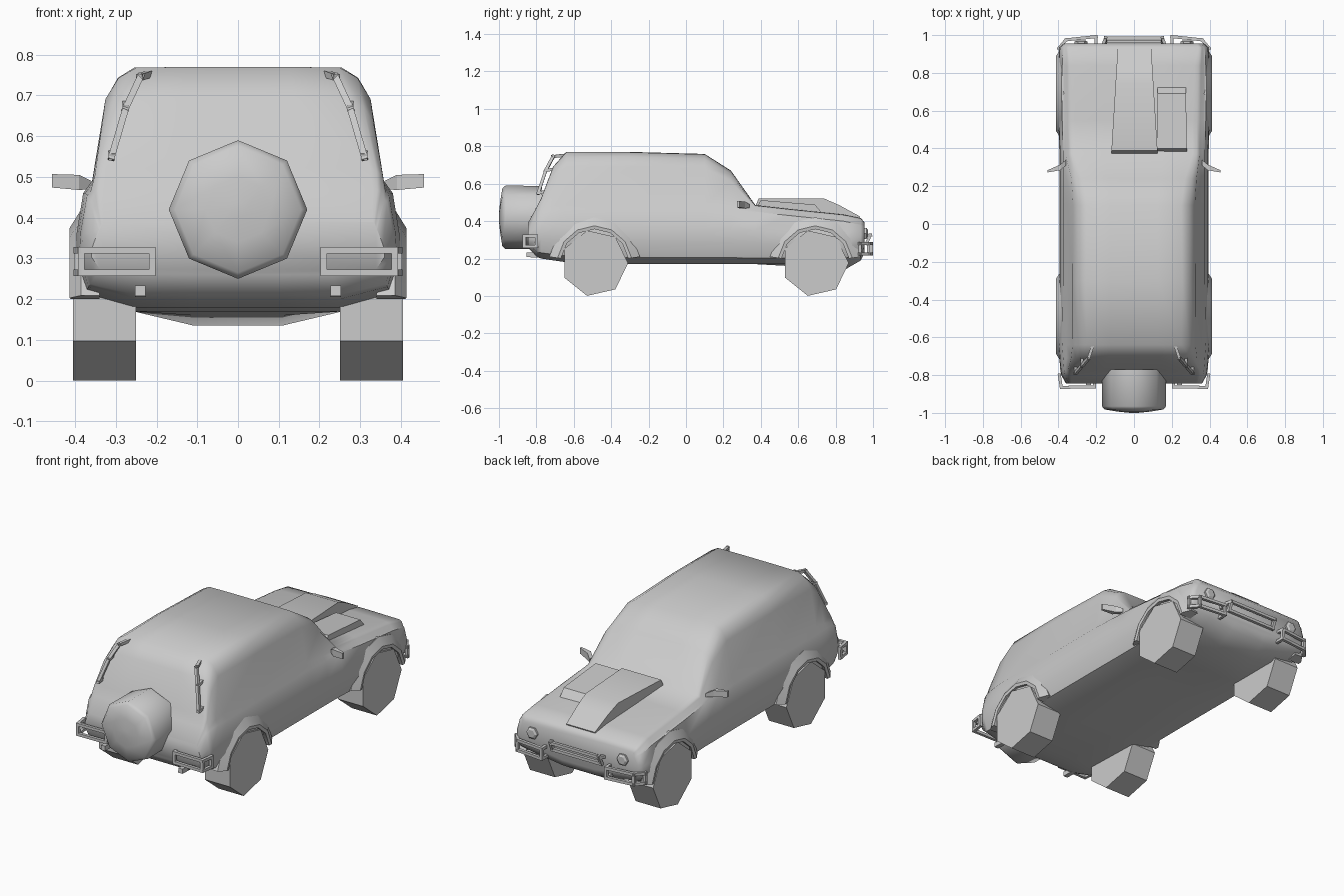
import bpy, bmesh
from math import sin, cos, pi, radians
from mathutils import Vector

cube = bpy.data.objects.get("Cube")
if cube:
    bpy.data.objects.remove(cube)

grey = bpy.data.materials.new("plain grey")
grey.use_nodes = True
grey.diffuse_color = (0.6, 0.6, 0.6, 1)
grey.node_tree.nodes["Principled BSDF"].inputs["Base Color"].default_value = (0.6, 0.6, 0.6, 1)


def finish(name, bm, smooth=0, mirror=False):
    bmesh.ops.remove_doubles(bm, verts=bm.verts, dist=0.0005)
    bmesh.ops.recalc_face_normals(bm, faces=bm.faces)
    mesh = bpy.data.meshes.new(name)
    bm.to_mesh(mesh)
    bm.free()
    obj = bpy.data.objects.new(name, mesh)
    bpy.context.collection.objects.link(obj)
    mesh.materials.append(grey)
    if mirror:
        obj.modifiers.new("Mirror", "MIRROR").use_mirror_merge = False
    if smooth:
        bpy.ops.object.select_all(action="DESELECT")
        obj.select_set(True)
        bpy.context.view_layer.objects.active = obj
        bpy.ops.object.shade_smooth_by_angle(angle=radians(smooth))
    return obj


def add_loft(bm, rings):
    """Bridge rings of equal length and cap both ends."""
    rows = [[bm.verts.new(p) for p in ring] for ring in rings]
    n = len(rows[0])
    for a, b in zip(rows, rows[1:]):
        for i in range(n):
            j = (i + 1) % n
            bm.faces.new((a[i], a[j], b[j], b[i]))
    bm.faces.new(rows[0])
    bm.faces.new(rows[-1])


def loft(name, rings, **kw):
    bm = bmesh.new()
    add_loft(bm, rings)
    return finish(name, bm, **kw)


def bars(name, paths, r, **kw):
    """Thin square bars along each path."""
    bm = bmesh.new()
    for path in paths:
        for p, q in zip(path, path[1:]):
            p, q = Vector(p), Vector(q)
            d = (q - p).normalized()
            side = d.cross(Vector((0, 0, 1)) if abs(d.z) < 0.8 else Vector((0, 1, 0))).normalized()
            up = side.cross(d)
            offs = [side * r + up * r, up * r - side * r, -side * r - up * r, side * r - up * r]
            add_loft(bm, [[p - d * r + o for o in offs], [q + d * r + o for o in offs]])
    return finish(name, bm, **kw)


# Body shell: y, half width, floor, keel drop, belt height, top height, top half width
stations = [
    (-0.845, 0.36, 0.26, 0, 0.37, 0.39, 0.33),
    (-0.80, 0.385, 0.21, 0, 0.44, 0.47, 0.33),
    (-0.775, 0.39, 0.20, 0, 0.455, 0.52, 0.325),
    (-0.71, 0.395, 0.19, 0, 0.46, 0.69, 0.275),
    (-0.64, 0.40, 0.18, 0, 0.46, 0.768, 0.25),
    (-0.30, 0.395, 0.17, 0, 0.46, 0.768, 0.255),
    (0.10, 0.395, 0.17, 0, 0.46, 0.757, 0.25),
    (0.24, 0.395, 0.17, 0, 0.455, 0.668, 0.27),
    (0.37, 0.395, 0.17, 0, 0.45, 0.485, 0.31),
    (0.55, 0.40, 0.17, 0.01, 0.43, 0.465, 0.31),
    (0.84, 0.40, 0.17, 0.035, 0.40, 0.435, 0.32),
    (0.935, 0.395, 0.21, 0.02, 0.38, 0.415, 0.34),
    (0.955, 0.37, 0.25, 0.02, 0.37, 0.39, 0.33),
]


def section(y, w, floor, keel, belt, top, tw):
    h, k = belt - floor, top - belt
    edge = 0.95 * w
    half = [(0.27 * w, floor - keel), (0.64 * w, floor), (0.94 * w, floor + 0.12 * h),
            (w, floor + 0.4 * h), (w * 0.99, floor + 0.65 * h), (edge, belt)]
    half += [(edge + (tw - edge) * s, belt + k * t)
             for s, t in ((0.17, 0.1), (0.42, 0.75), (0.67, 0.92), (1, 1))]
    half += [(tw * 0.5, top + 0.002)]
    return [(x, y, z) for x, z in half] + [(-x, y, z) for x, z in reversed(half)]


loft("body_shell", [section(*s) for s in stations], smooth=50)

# Raised bonnet panels
def panel(name, profile, left, right, taper):
    rings = []
    for side in (left, right):
        mid = (left + right) / 2
        rings.append([(mid + (side - mid) * (1 - taper * (y - 0.38)), y, z) for y, z in profile])
    return loft(name, rings, smooth=30)


panel("bonnet_scoop", [(0.35, 0.44), (0.39, 0.522), (0.74, 0.52), (0.82, 0.485), (0.93, 0.425), (0.92, 0.40)],
      -0.12, 0.125, 0.5)
panel("bonnet_side_panel", [(0.36, 0.44), (0.40, 0.512), (0.69, 0.488), (0.73, 0.44)], 0.12, 0.28, 0.2)

# Wheels and arch flares
RADIUS, HUB = 0.179, 0.175
for label, cy in (("rear", -0.489), ("front", 0.691)):
    def around(x, r, a, cy=cy):
        return (x, cy + r * cos(a), HUB + r * sin(a))
    loft(label + "_wheels", [[around(x, RADIUS, i * 2 * pi / 7) for i in range(7)]
                             for x in (0.25, 0.405)], mirror=True)
    angles = [radians(8 + i * 164 / 6) for i in range(7)]
    loft(label + "_arch_flares",
         [[around(0.34, 0.182, a), around(0.41, 0.182, a), around(0.413, 0.2, a),
           around(0.385, 0.245, a), around(0.34, 0.24, a)] for a in angles], smooth=40, mirror=True)

# Spare wheel with domed cover
def spare_ring(r, y):
    return [(r * sin(i * pi / 4), y, 0.42 + r * cos(i * pi / 4)) for i in range(8)]


loft("spare_wheel", [spare_ring(r, y) for r, y in
                     ((0.168, -0.77), (0.17, -0.965), (0.155, -0.982), (0.08, -0.994), (0.02, -1.0))], smooth=50)

# Door mirrors
loft("door_mirrors", [[(0.36, 0.34, 0.47), (0.36, 0.31, 0.47), (0.36, 0.31, 0.49), (0.36, 0.34, 0.49)],
                      [(0.39, 0.315, 0.468), (0.39, 0.285, 0.468), (0.39, 0.285, 0.505), (0.39, 0.315, 0.505)],
                      [(0.457, 0.285, 0.474), (0.457, 0.273, 0.474), (0.457, 0.273, 0.507), (0.457, 0.285, 0.507)]],
     mirror=True)

# Rear grab handles on the roof corners
bars("rear_grab_handles", [[(0.22, -0.65, 0.752), (0.24, -0.71, 0.745), (0.275, -0.75, 0.67),
                            (0.31, -0.79, 0.55), (0.31, -0.74, 0.56)],
                           [(0.275, -0.75, 0.67), (0.275, -0.70, 0.68)]], 0.008, mirror=True)

# Bumper guards: stacked rails joined by posts
def guard(name, plan, low, high):
    rails = [[(x, y, z) for x, y in plan] for z in (low, high)]
    posts = [[(x, y, low), (x, y, high)] for x, y in plan]
    return bars(name, rails + posts, 0.008, mirror=True)


guard("rear_bumper_guards", [(0.21, -0.80), (0.21, -0.862), (0.385, -0.865), (0.395, -0.80)], 0.265, 0.32)
guard("front_bumper_guards", [(0.20, 0.94), (0.20, 0.992), (0.36, 0.975), (0.398, 0.93)], 0.225, 0.28)

# Grille surround on the nose
bars("grille_surround", [[(-0.16, 0.96, 0.32), (-0.15, 0.985, 0.325), (0.15, 0.985, 0.325), (0.16, 0.96, 0.32)],
                         [(-0.15, 0.965, 0.28), (0.15, 0.965, 0.28)],
                         [(-0.15, 0.965, 0.28), (-0.15, 0.985, 0.325)],
                         [(0.15, 0.965, 0.28), (0.15, 0.985, 0.325)]], 0.008)

# Six-sided headlamps
loft("headlamps", [[(0.28 + r * cos(i * pi / 3), y, 0.335 + r * sin(i * pi / 3)) for i in range(6)]
                   for r, y in ((0.034, 0.94), (0.034, 0.965), (0.022, 0.972))], mirror=True)

# Tail pipes
bars("tail_pipes", [[(0.24, -0.70, 0.215), (0.24, -0.84, 0.22)]], 0.013, mirror=True)
